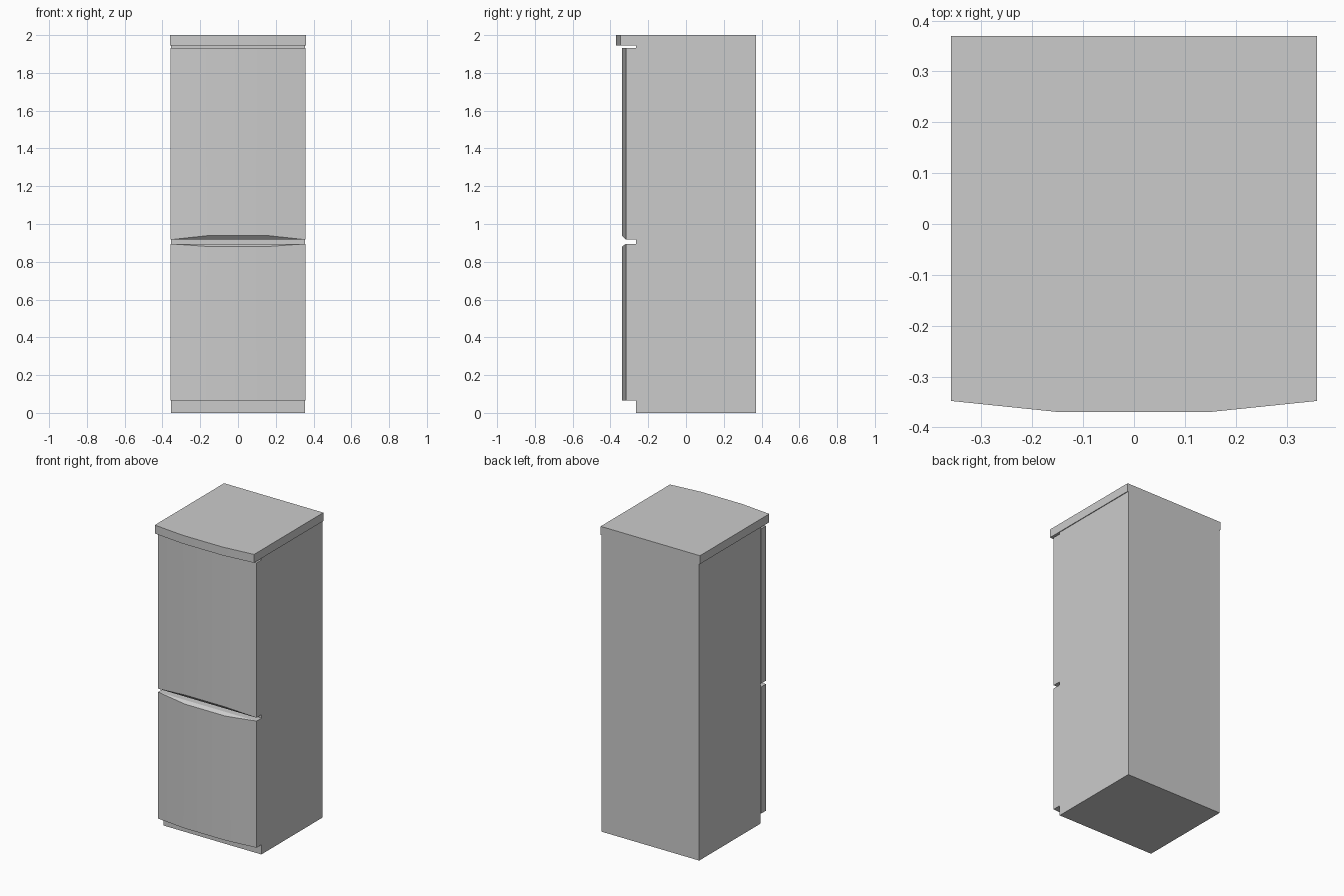
import bpy, bmesh

if "Cube" in bpy.data.objects:
    bpy.data.objects.remove(bpy.data.objects["Cube"])


def bowed_panel(name, half_w, back, side_y, bow_y, z0, z1, lip0=0.0, lip1=0.0):
    """Slab with a three-facet bowed front; lips slope the front of its bottom/top."""
    xm = 0.147
    outline = [(-half_w, back), (-half_w, side_y), (-xm, bow_y),
               (xm, bow_y), (half_w, side_y), (half_w, back)]
    bm = bmesh.new()
    low = [bm.verts.new((x, y, z0 + (lip0 if i in (2, 3) else 0)))
           for i, (x, y) in enumerate(outline)]
    high = [bm.verts.new((x, y, z1 - (lip1 if i in (2, 3) else 0)))
            for i, (x, y) in enumerate(outline)]
    for i in range(6):
        j = (i + 1) % 6
        bm.faces.new((low[i], low[j], high[j], high[i]))
    # flat part and sloped lip of each end
    for ring, lip in ((low, lip0), (high, lip1)):
        if lip:
            bm.faces.new((ring[0], ring[1], ring[4], ring[5]))
            bm.faces.new(ring[1:5])
        else:
            bm.faces.new(ring)
    bmesh.ops.recalc_face_normals(bm, faces=bm.faces)
    mesh = bpy.data.meshes.new(name)
    bm.to_mesh(mesh)
    bm.free()
    obj = bpy.data.objects.new(name, mesh)
    bpy.context.collection.objects.link(obj)
    bpy.ops.object.select_all(action='DESELECT')
    obj.select_set(True)
    bpy.context.view_layer.objects.active = obj
    bpy.ops.object.shade_smooth_by_angle(angle=0.35)
    return obj


# Cabinet body, reaching the floor as the plinth
bpy.ops.mesh.primitive_cube_add(size=1, location=(0, 0.0525, 0.9725))
body = bpy.context.object
body.name = "cabinet_body"
body.scale = (0.71, 0.635, 1.945)
bpy.ops.object.transform_apply(location=True, rotation=False, scale=True)

# Doors with sloped grip lips facing each other
bowed_panel("lower_door", 0.357, -0.265, -0.318, -0.34, 0.065, 0.895, lip1=0.015)
bowed_panel("upper_door", 0.357, -0.265, -0.318, -0.34, 0.917, 1.932, lip0=0.023)

# Overhanging top panel
bowed_panel("top_panel", 0.36, 0.37, -0.348, -0.37, 1.945, 2.0)
